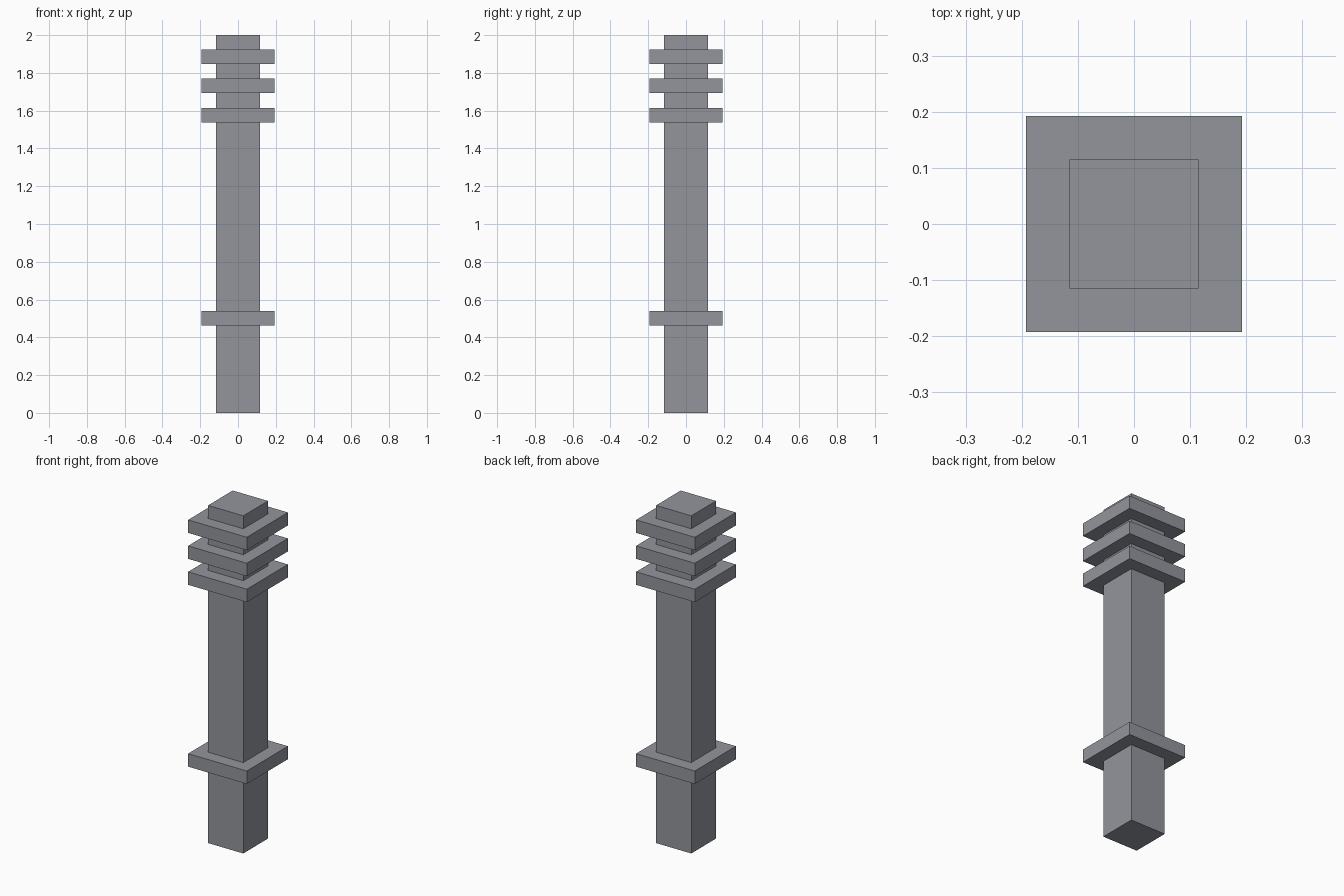
import bpy

cube = bpy.data.objects.get("Cube")
if cube:
    bpy.data.objects.remove(cube, do_unlink=True)

U = 2 / 13  # the post is 13 units tall

# Single grey material
grey = bpy.data.materials.new("cool_grey")
grey.use_nodes = True
colour = (0.29, 0.30, 0.335, 1)
grey.diffuse_color = colour
grey.node_tree.nodes["Principled BSDF"].inputs["Base Color"].default_value = colour


def box(name, width, z0, z1):
    """Square, centred block between two heights."""
    bpy.ops.mesh.primitive_cube_add(size=1, location=(0, 0, (z0 + z1) / 2))
    ob = bpy.context.object
    ob.name = name
    ob.scale = (width, width, z1 - z0)
    bpy.ops.object.transform_apply(location=False, rotation=False, scale=True)
    ob.data.materials.append(grey)
    return ob


# Square shaft running the full height
box("shaft", 1.5 * U, 0, 13 * U)

# One low collar and three stacked near the top
collars = {"base_collar": 3, "lower_collar": 10, "middle_collar": 11, "upper_collar": 12}
for name, level in collars.items():
    box(name, 2.5 * U, level * U, (level + 0.5) * U)
